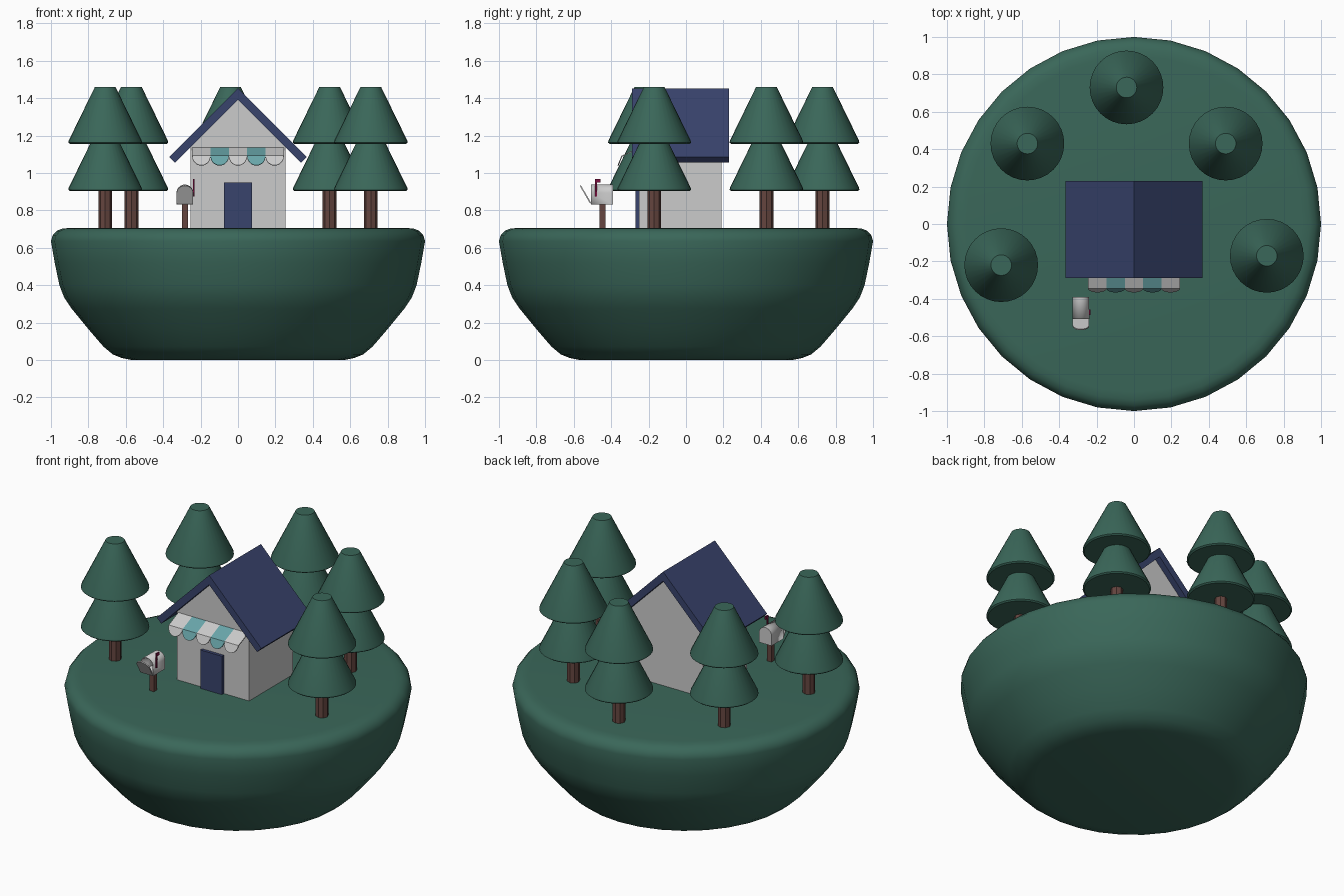
import bpy, bmesh
from math import pi, sin, cos, radians

if "Cube" in bpy.data.objects:
    bpy.data.objects.remove(bpy.data.objects["Cube"])

def material(name, rgb):
    m = bpy.data.materials.new(name)
    m.diffuse_color = (*rgb, 1)
    m.use_nodes = True
    m.node_tree.nodes["Principled BSDF"].inputs["Base Color"].default_value = m.diffuse_color
    return m

green = material("forest_green", (0.042, 0.135, 0.10))
blue = material("navy", (0.04, 0.056, 0.15))
brown = material("bark", (0.13, 0.06, 0.05))
teal = material("teal", (0.14, 0.38, 0.40))
white = material("white", (0.8, 0.8, 0.8))
red = material("dark_red", (0.2, 0.005, 0.05))

def finish(name, bm, mat=None, smooth=None, thick=0):
    bmesh.ops.recalc_face_normals(bm, faces=bm.faces)
    me = bpy.data.meshes.new(name)
    bm.to_mesh(me)
    bm.free()
    ob = bpy.data.objects.new(name, me)
    bpy.context.collection.objects.link(ob)
    if mat:
        me.materials.append(mat)
    if thick:
        s = ob.modifiers.new("thickness", 'SOLIDIFY')
        s.thickness = thick
        s.offset = 0
    if smooth:
        bpy.ops.object.select_all(action='DESELECT')
        ob.select_set(True)
        bpy.context.view_layer.objects.active = ob
        bpy.ops.object.shade_smooth_by_angle(angle=radians(smooth))
    return ob

def lathe(name, profile, sides, mat, at=(0, 0, 0), smooth=None):
    """Closed solid of revolution from (radius, height) points."""
    bm = bmesh.new()
    rings = [[bm.verts.new((at[0] + r * cos(2 * pi * i / sides),
                            at[1] + r * sin(2 * pi * i / sides), at[2] + z))
              for i in range(sides)] for r, z in profile]
    for a, b in zip(rings, rings[1:]):
        for i in range(sides):
            j = (i + 1) % sides
            bm.faces.new((a[i], a[j], b[j], b[i]))
    bm.faces.new(rings[0])
    bm.faces.new(rings[-1])
    return finish(name, bm, mat, smooth)

def prism(name, outline, y0, y1, mat=None):
    """Extrude an (x, z) outline along y."""
    bm = bmesh.new()
    f = bm.faces.new([bm.verts.new((x, y0, z)) for x, z in outline])
    ext = bmesh.ops.extrude_face_region(bm, geom=[f])
    for v in ext["geom"]:
        if isinstance(v, bmesh.types.BMVert):
            v.co.y = y1
    return finish(name, bm, mat)

def rect(x0, x1, z0, z1):
    return [(x0, z0), (x1, z0), (x1, z1), (x0, z1)]

# Bowl-shaped island with rounded rims
lathe("island", [(0.57, 0), (0.62, 0.01), (0.67, 0.03), (0.72, 0.072), (0.80, 0.165),
                 (0.89, 0.275), (0.93, 0.335), (0.955, 0.40), (0.98, 0.52),
                 (1.0, 0.635), (0.992, 0.665), (0.97, 0.69), (0.94, 0.702),
                 (0.90, 0.706)], 32, green, smooth=60)

# Pine trees: trunk plus two identical stacked tiers
tier = [(0.188, 0), (0.197, 0.007), (0.195, 0.018), (0.055, 0.305)]
for n, (x, y) in enumerate([(-0.04, 0.73), (-0.57, 0.43), (0.49, 0.43),
                            (-0.71, -0.22), (0.71, -0.17)], 1):
    lathe(f"trunk_{n}", [(0.037, 0.69), (0.037, 1.0)], 8, brown, (x, y, 0))
    for level, z in (("lower", 0.903), ("upper", 1.155)):
        lathe(f"{level}_foliage_{n}", tier, 32, green, (x, y, z), smooth=30)

# House with gable walls, chevron roof and door
prism("house_walls", [(-0.253, 0.69), (0.253, 0.69), (0.253, 1.145), (0, 1.398),
                      (-0.253, 1.145)], -0.25, 0.19)
prism("roof", [(0, 1.452), (0.367, 1.085), (0.337, 1.055), (0, 1.392),
               (-0.337, 1.055), (-0.367, 1.085)], -0.29, 0.23, blue)
prism("door", rect(-0.076, 0.076, 0.70, 0.95), -0.27, -0.245, blue)

# Striped awning with a scalloped valance
w = 0.098
for n in range(5):
    x0 = (n - 2.5) * w
    x1, xc = x0 + w, x0 + w / 2
    bm = bmesh.new()
    wall = [bm.verts.new((x, -0.248, 1.133)) for x in (x0, x1)]
    lip = [bm.verts.new((x, -0.343, 1.09)) for x in (x0, x1)]
    arc = []
    for k in range(1, 10):
        a = pi * k / 10
        s = sin(a)
        arc.append(bm.verts.new((xc + cos(a) * w / 2, -0.343 - 0.02 * s, 1.09 - 0.05 * s)))
    bm.faces.new((wall[0], wall[1], lip[1], lip[0]))
    bm.faces.new([lip[0], lip[1]] + arc)
    finish(f"awning_stripe_{n + 1}", bm, teal if n % 2 else white, thick=0.006)

# Mailbox: arched open shell, back panel, tilted door, flag and post
mx = -0.284
def arch(r, z0, spring, steps=12):
    return [(-r, z0)] + [(-r * cos(pi * k / steps), spring + r * sin(pi * k / steps))
                         for k in range(steps + 1)] + [(r, z0)]

bm = bmesh.new()
loops = [[bm.verts.new((mx + x, y, z)) for x, z in arch(0.042, 0.833, 0.893)]
         for y in (-0.508, -0.392)]
for i in range(len(loops[0])):
    j = (i + 1) % len(loops[0])
    bm.faces.new((loops[0][i], loops[0][j], loops[1][j], loops[1][i]))
bm.faces.new(loops[1])
finish("mailbox_shell", bm, white, smooth=30, thick=0.006)

bm = bmesh.new()
bm.faces.new([bm.verts.new((mx + x, -0.51 - 0.5 * h, 0.838 + 0.86 * h))
              for x, h in arch(0.044, 0, 0.066)])
finish("mailbox_door", bm, white, thick=0.007)

prism("mailbox_post", rect(mx - 0.016, mx + 0.016, 0.69, 0.832), -0.462, -0.43, brown)
fx = (mx + 0.044, mx + 0.052)
prism("flag_arm", rect(*fx, 0.875, 0.967), -0.487, -0.475, red)
prism("flag", rect(*fx, 0.948, 0.967), -0.476, -0.458, red)
